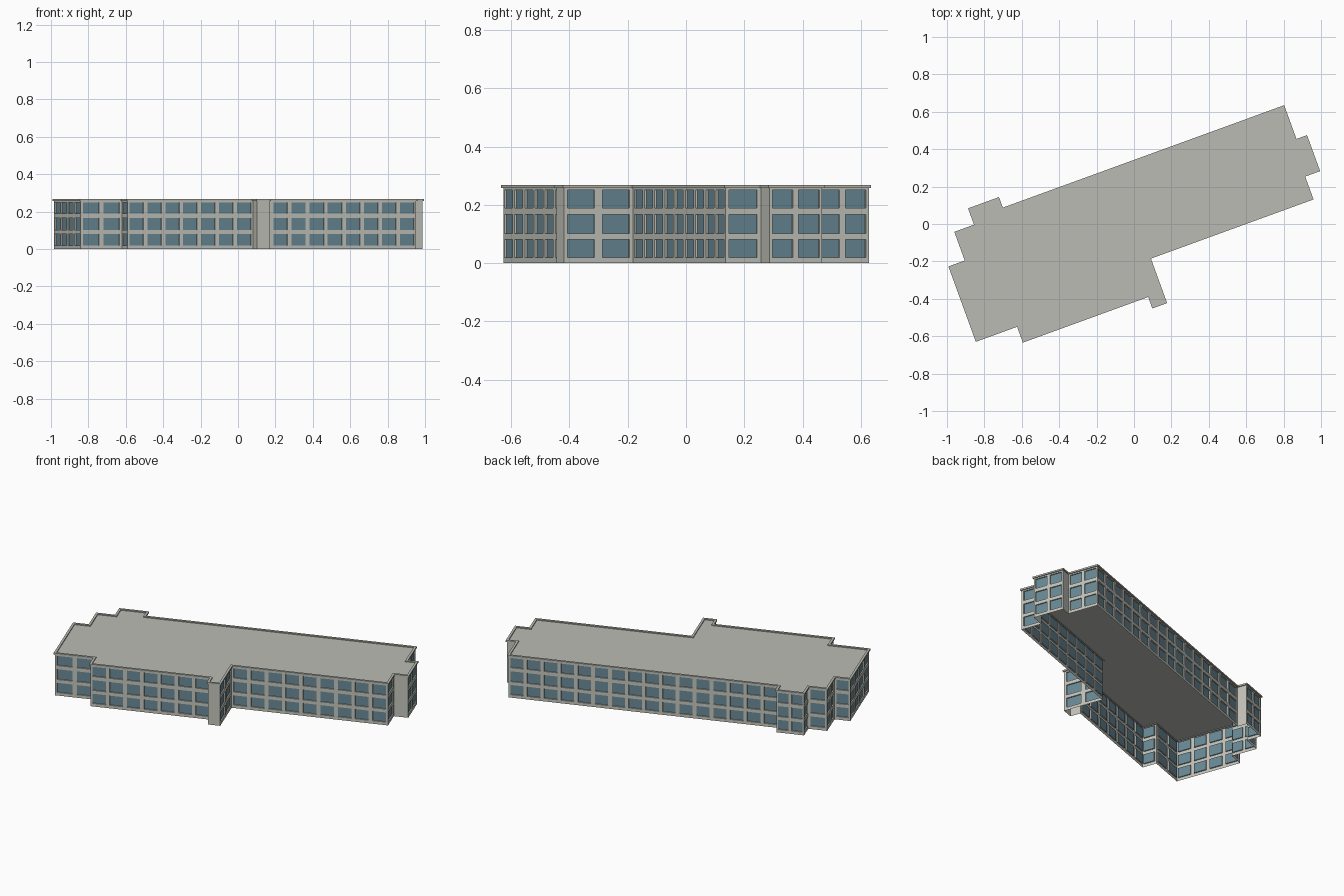
import bpy, bmesh
from mathutils import Vector, Matrix
from math import radians

if "Cube" in bpy.data.objects:
    bpy.data.objects.remove(bpy.data.objects["Cube"])

TURN = Matrix.Rotation(radians(20), 4, 'Z')
TOP, WALL_TOP, ROOF_Z = 0.268, 0.258, 0.262
FLOORS = [(0.019, 0.080), (0.101, 0.166), (0.189, 0.250)]
RECESS = 0.007

# Footprint of the cornice, clockwise, in the building's own axes
A = [.97, .97, 1.03, 1.03, .945, .945, .02, .02, -.064, -.064,
     -.777, -.777, -1.012, -1.012, -.919, -.919, -.807, -.807, -.631, -.631]
B = [.326, .134, .134, -.071, -.071, -.201, -.201, -.454, -.454, -.389,
     -.389, -.299, -.299, .13, .13, .293, .293, .386, .386, .326]
outline = [Vector((a, b, 0)) for a, b in zip(A, B)]
N = len(outline)


def material(name, rgb):
    m = bpy.data.materials.new(name)
    m.diffuse_color = (*rgb, 1)
    m.use_nodes = True
    m.node_tree.nodes["Principled BSDF"].inputs["Base Color"].default_value = m.diffuse_color
    return m


def inward(p, q):
    d = (q - p).normalized()
    return Vector((d.y, -d.x, 0))


def inset(pts, dist):
    """Move every right-angled corner inwards by dist."""
    return [pts[i] + dist * (inward(pts[i - 1], pts[i]) + inward(pts[i], pts[(i + 1) % N]))
            for i in range(N)]


def at(pts, z):
    return [Vector((p.x, p.y, z)) for p in pts]


def face(bm, *pts):
    bm.faces.new([bm.verts.new(p) for p in pts])


def finish(bm, name, mat):
    bmesh.ops.remove_doubles(bm, verts=bm.verts, dist=1e-5)
    bm.transform(Matrix.Translation((0.003, -0.003, 0)) @ TURN)
    me = bpy.data.meshes.new(name)
    bm.to_mesh(me)
    bm.free()
    me.materials.append(mat)
    ob = bpy.data.objects.new(name, me)
    bpy.context.collection.objects.link(ob)
    return ob


wall_mat = material("pale_wall", (0.56, 0.56, 0.51))
roof_mat = material("grey_roof", (0.50, 0.50, 0.46))
glass_mat = material("blue_glass", (0.14, 0.25, 0.30))

# Walls with recessed windows, one bay grid per side
walls, glass = bmesh.new(), bmesh.new()
base = inset(outline, 0.006)
zs = [0] + [z for f in FLOORS for z in f] + [WALL_TOP]
for i in range(N):
    p, q = base[i], base[(i + 1) % N]
    length = (q - p).length
    d, n = (q - p).normalized(), inward(p, q)
    bays = round(length / 0.1024) if length > 0.088 else 0
    ss = [0]
    for k in range(bays):
        w = length / bays
        ss += [(k + 0.11) * w, (k + 0.89) * w]
    ss.append(length)

    def pt(s, z, depth=0):
        return p + d * s + n * depth + Vector((0, 0, z))

    for c in range(len(ss) - 1):
        for r in range(len(zs) - 1):
            corners = [(ss[c + 1], zs[r]), (ss[c], zs[r]),
                       (ss[c], zs[r + 1]), (ss[c + 1], zs[r + 1])]
            if c % 2 and r % 2:
                # window reveals and pane
                for j in range(4):
                    e, f = corners[j], corners[(j + 1) % 4]
                    face(walls, pt(*e), pt(*f), pt(*f, RECESS), pt(*e, RECESS))
                face(glass, *[pt(*e, RECESS) for e in corners])
            else:
                face(walls, *[pt(*e) for e in corners])
finish(walls, "walls", wall_mat)
finish(glass, "window_glass", glass_mat)

# Cornice and parapet rim
rim = bmesh.new()
inner = inset(outline, 0.014)
loops = [at(outline, WALL_TOP), at(outline, TOP), at(inner, TOP), at(inner, WALL_TOP)]
for i in range(N):
    j = (i + 1) % N
    for k in range(4):
        a, b = loops[k], loops[(k + 1) % 4]
        face(rim, a[j], a[i], b[i], b[j])
finish(rim, "cornice", roof_mat)

# Flat roof
roof = bmesh.new()
face(roof, *reversed(at(inner, ROOF_Z)))
finish(roof, "roof", roof_mat)
